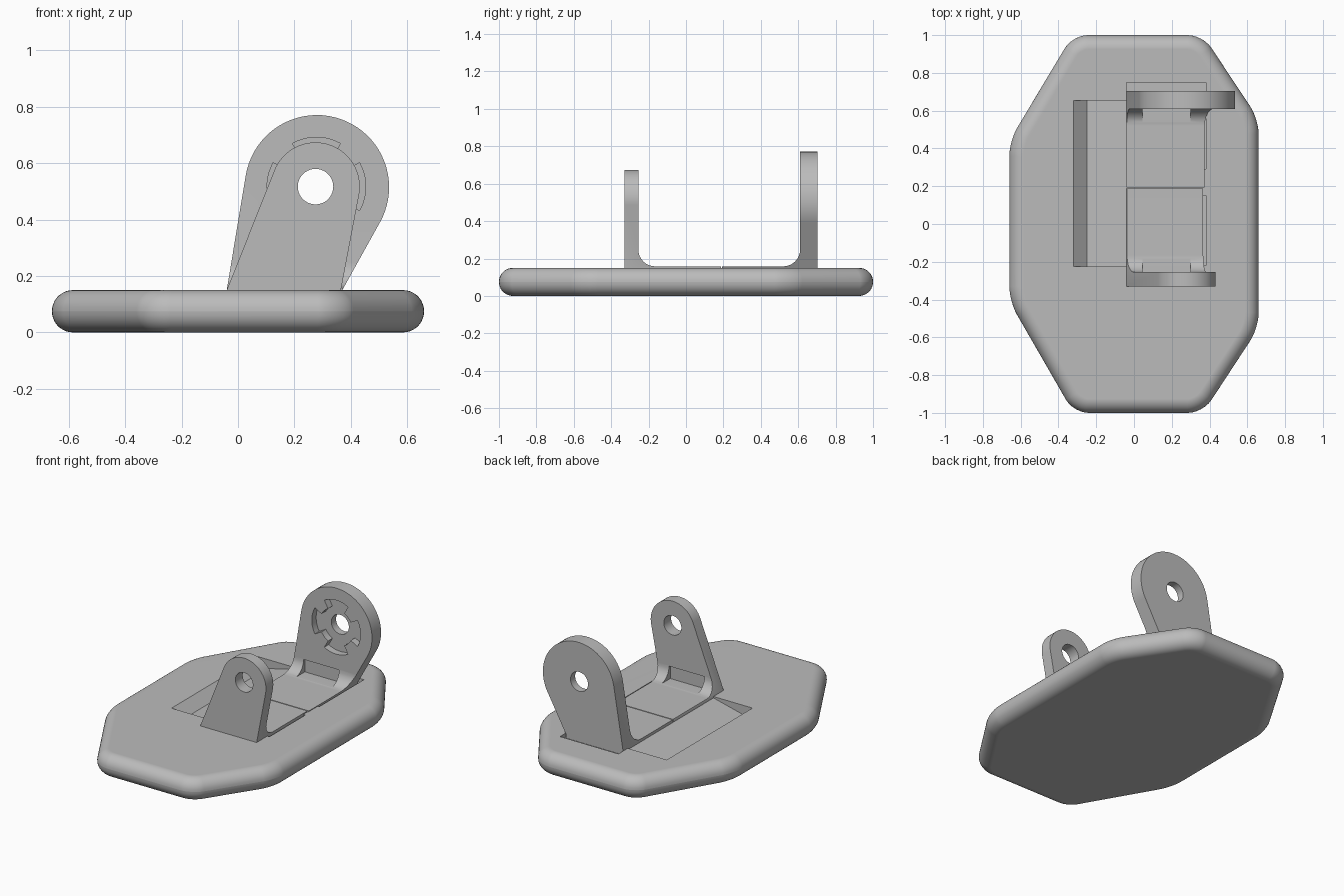
import bpy, bmesh
from math import sin, cos, acos, atan2, pi, hypot, radians
from mathutils import Vector

cube = bpy.data.objects.get("Cube")
if cube:
    bpy.data.objects.remove(cube, do_unlink=True)

grey = bpy.data.materials.new("light_grey")
grey.use_nodes = True
COLOUR = (0.5, 0.5, 0.5, 1)
grey.diffuse_color = COLOUR
grey.node_tree.nodes["Principled BSDF"].inputs["Base Color"].default_value = COLOUR

PLACE = {"X": lambda a, b, t: (t, a, b),
         "Y": lambda a, b, t: (a, t, b),
         "Z": lambda a, b, t: (a, b, t)}


def prism(name, outline, axis, lo, hi):
    """Extrude a 2D outline along an axis."""
    bm = bmesh.new()
    low = [bm.verts.new(PLACE[axis](a, b, lo)) for a, b in outline]
    high = [bm.verts.new(PLACE[axis](a, b, hi)) for a, b in outline]
    bm.faces.new(low)
    bm.faces.new(high)
    for i in range(len(low)):
        j = (i + 1) % len(low)
        bm.faces.new((low[i], low[j], high[j], high[i]))
    bmesh.ops.recalc_face_normals(bm, faces=bm.faces)
    mesh = bpy.data.meshes.new(name)
    bm.to_mesh(mesh)
    bm.free()
    mesh.materials.append(grey)
    obj = bpy.data.objects.new(name, mesh)
    bpy.context.collection.objects.link(obj)
    return obj


def box(name, x0, x1, y0, y1, z0, z1):
    return prism(name, [(x0, y0), (x1, y0), (x1, y1), (x0, y1)], "Z", z0, z1)


def arc(cx, cz, r, start, end, n):
    return [(cx + r * cos(start + (end - start) * i / n),
             cz + r * sin(start + (end - start) * i / n)) for i in range(n + 1)]


def activate(obj):
    bpy.ops.object.select_all(action="DESELECT")
    obj.select_set(True)
    bpy.context.view_layer.objects.active = obj


def boolean(obj, tool, operation="DIFFERENCE"):
    activate(obj)
    mod = obj.modifiers.new("cut", "BOOLEAN")
    mod.operation, mod.solver, mod.object = operation, "EXACT", tool
    bpy.ops.object.modifier_apply(modifier=mod.name)
    bpy.data.objects.remove(tool, do_unlink=True)


def finish(obj):
    activate(obj)
    bpy.ops.object.shade_smooth_by_angle(angle=radians(28))
    mod = obj.modifiers.new("flat_shading", "WEIGHTED_NORMAL")
    mod.keep_sharp = True


# Base plate: eight-sided slab with a fully rounded rim
TOP = 0.15
base = prism("base_plate", [(-0.66, -0.41), (-0.32, -1), (0.365, -1), (0.66, -0.55),
                            (0.66, 0.555), (0.365, 1), (-0.325, 1), (-0.66, 0.44)],
             "Z", 0, TOP)
bm = bmesh.new()
bm.from_mesh(base.data)
upright = [e for e in bm.edges if abs(e.verts[0].co.z - e.verts[1].co.z) > 0.1]
bmesh.ops.bevel(bm, geom=upright, offset=0.08, segments=6, profile=0.5,
                affect="EDGES", clamp_overlap=False)
rim = [e for e in bm.edges if abs(e.verts[0].co.z - e.verts[1].co.z) < 0.01]
bmesh.ops.bevel(bm, geom=rim, offset=0.0745, segments=9, profile=0.5,
                affect="EDGES", clamp_overlap=False)
bm.to_mesh(base.data)
bm.free()

# Sloped recess beside the brackets, and the shallow pockets they sit in
boolean(base, prism("ramp_cutter", [(-0.32, TOP), (-0.25, 0.09), (-0.03, 0.143),
                                    (-0.03, 0.3), (-0.32, 0.3)], "Y", -0.225, 0.655))
boolean(base, box("back_pocket_cutter", -0.04, 0.38, 0.29, 0.75, 0.125, 0.3))
boolean(base, box("front_pocket_cutter", -0.02, 0.38, -0.22, 0.15, 0.125, 0.3))
finish(base)


def teardrop(left, right, centre, r):
    """Straight-sided foot running tangent into a round head."""
    def tangent(p, side):
        d = Vector(p) - Vector(centre)
        return atan2(d.y, d.x) + side * acos(r / d.length)
    start = tangent(right, 1)
    end = tangent(left, -1) % (2 * pi)
    return ([(left[0], 0.08), (right[0], 0.08), right]
            + arc(*centre, r, start, end, 40) + [left])


def bracket(name, outer, inner, seam, head, foot_right):
    """Foot plate and eyelet upright joined by a fillet."""
    floor, r = 0.158, 0.09
    way = 1 if seam > inner else -1
    cy, cz = inner + way * r, floor + r
    fillet = [(cy - way * r * cos(t), cz - r * sin(t))
              for t in (i * pi / 16 for i in range(9))]
    obj = prism(name, [(outer, 0.1), (outer, 1), (inner, 1)] + fillet
                + [(seam, floor), (seam, 0.1)], "X", -0.2, 0.7)
    centre, radius = head
    shape = teardrop((-0.04, TOP), (foot_right, TOP), centre, radius)
    boolean(obj, prism("shape_cutter", shape, "Y", -1, 1), "INTERSECT")
    # Notch in the middle of the fillet, leaving a rib on each side
    ys = sorted((inner - way * 0.012, inner + way * 0.12))
    boolean(obj, box("notch_cutter", 0.045, 0.3, *ys, floor + 0.002, 0.245))
    hole = arc(0.275, 0.517, 0.063, 0, 2 * pi, 40)[:-1]
    boolean(obj, prism("hole_cutter", hole, "Y", -1, 1))
    return obj


# Small front bracket
finish(bracket("front_bracket", -0.33, -0.255, 0.187, ((0.275, 0.517), 0.157), 0.365))

# Large back bracket with a four-lobed socket on its inner face
back = bracket("back_bracket", 0.703, 0.61, 0.193, ((0.28, 0.515), 0.256), 0.37)
socket = []
for k in range(4):
    mid = k * pi / 2
    lobe, gap = radians(29), radians(16)
    socket += arc(0.278, 0.517, 0.175, mid - lobe, mid + lobe, 10)
    socket += arc(0.278, 0.517, 0.12, mid + pi / 4 - gap, mid + pi / 4 + gap, 5)
boolean(back, prism("socket_cutter", socket, "Y", 0.5, 0.655))
finish(back)
